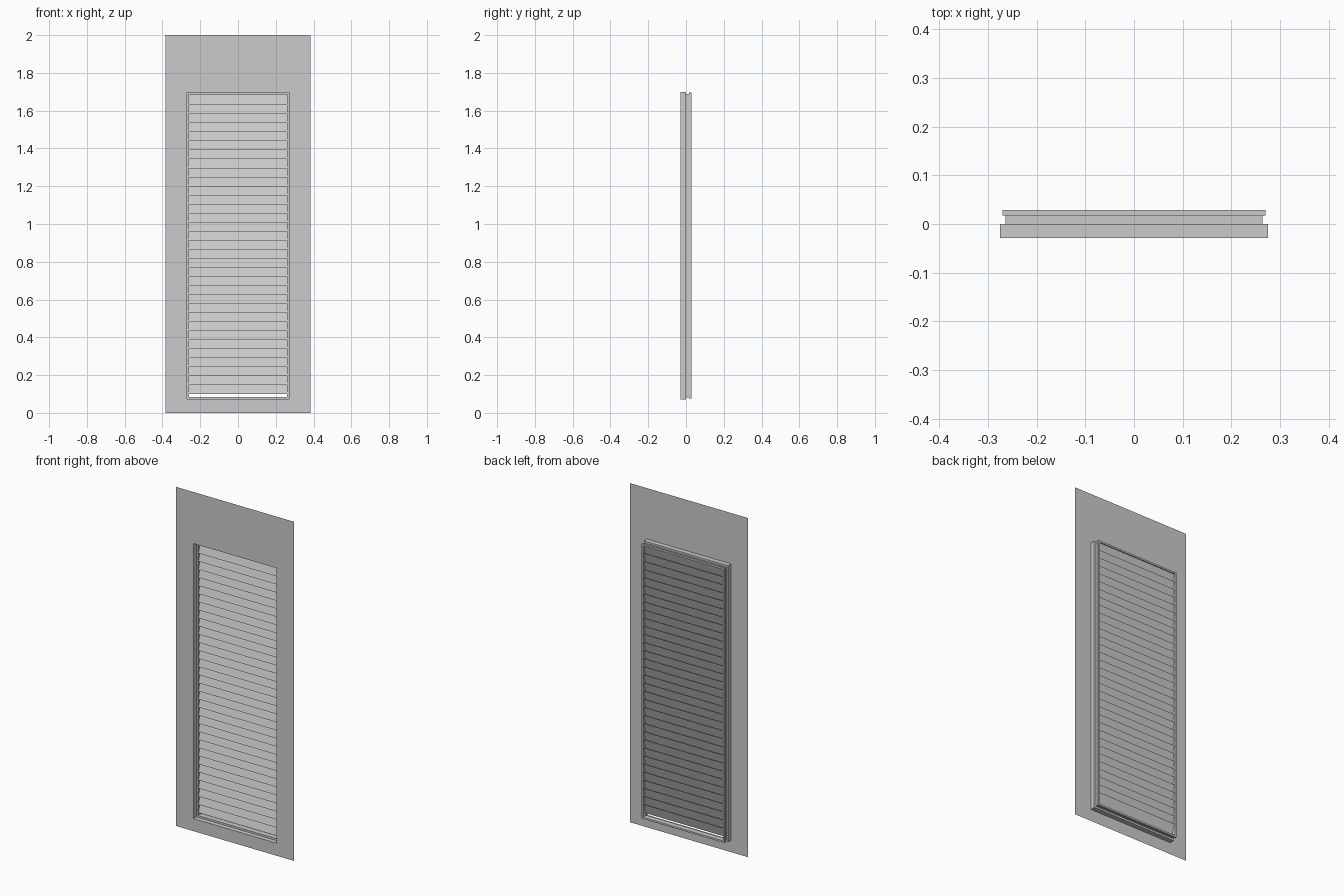
import bpy, bmesh, math

if "Cube" in bpy.data.objects:
    bpy.data.objects.remove(bpy.data.objects["Cube"])

HALF_W, Z_LOW, Z_HIGH = 0.275, 0.07, 1.70   # outer size of the louvre frame
FRONT, BACK = -0.0285, 0.0285


def finish(name, bm):
    mesh = bpy.data.meshes.new(name)
    bm.to_mesh(mesh)
    bm.free()
    obj = bpy.data.objects.new(name, mesh)
    bpy.context.collection.objects.link(obj)
    return obj


def corners(bm, inset, y):
    """Rectangle of vertices, inset from the outer frame edge."""
    x, lo, hi = HALF_W - inset, Z_LOW + inset, Z_HIGH - inset
    return [bm.verts.new(p) for p in ((-x, y, lo), (x, y, lo), (x, y, hi), (-x, y, hi))]


def bridge(bm, a, b):
    for i in range(4):
        j = (i + 1) % 4
        bm.faces.new((a[i], a[j], b[j], b[i]))


# Thin wall panel with a rectangular opening, flush with the frame front
bm = bmesh.new()
outer = [bm.verts.new((x, FRONT, z)) for x, z in
         ((-0.385, 0), (0.385, 0), (0.385, 2), (-0.385, 2))]
bridge(bm, outer, corners(bm, 0, FRONT))
finish("wall_panel", bm)

# Stepped frame: profile as (inset, y), swept around the opening
profile = [(0, FRONT), (0, 0), (0.011, 0), (0.011, 0.017), (0.005, 0.017),
           (0.005, BACK), (0.015, BACK), (0.015, -0.002), (0.004, -0.002), (0.004, FRONT)]
bm = bmesh.new()
rings = [corners(bm, inset, y) for inset, y in profile]
for i, ring in enumerate(rings):
    bridge(bm, ring, rings[(i + 1) % len(rings)])
bmesh.ops.recalc_face_normals(bm, faces=bm.faces)
finish("louvre_frame", bm)

# Overlapping slats, lower edge forward, repeated up the opening
SLAT_H, SLAT_D, THICK = 0.058, 0.018, 0.002
PITCH, COUNT = 0.0478, 33
bm = bmesh.new()
section = [(0.003, 0), (0.003 + THICK, 0),
           (0.003 + SLAT_D + THICK, SLAT_H), (0.003 + SLAT_D, SLAT_H)]
left = [bm.verts.new((-0.26, y, 0.10 + z)) for y, z in section]
right = [bm.verts.new((0.26, y, 0.10 + z)) for y, z in section]
bridge(bm, left, right)
bm.faces.new(left)
bm.faces.new(right)
bmesh.ops.recalc_face_normals(bm, faces=bm.faces)
slats = finish("louvre_slats", bm)
array = slats.modifiers.new("repeat", 'ARRAY')
array.count = COUNT
array.use_relative_offset = False
array.use_constant_offset = True
array.constant_offset_displace = (0, 0, PITCH)
